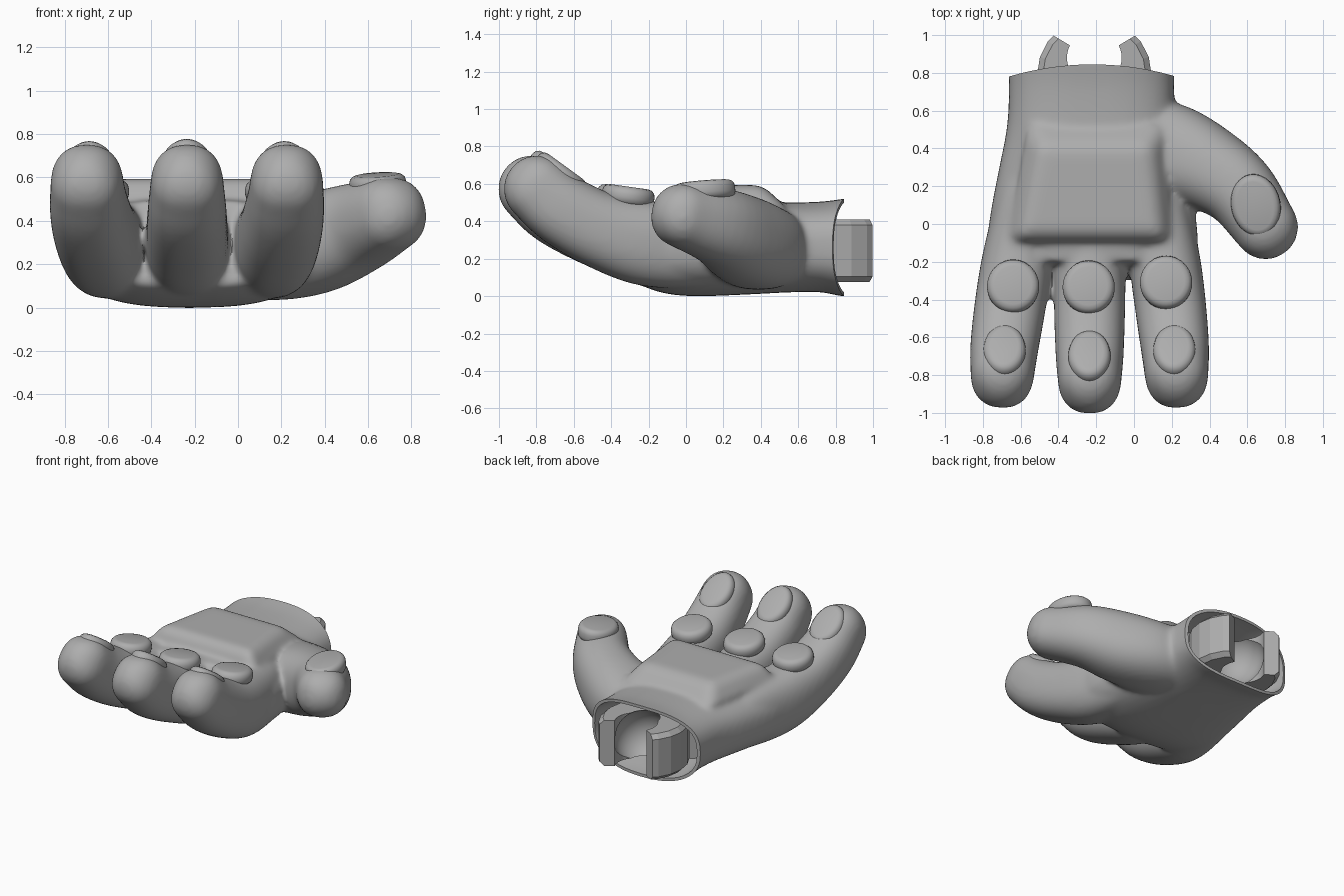
import bpy, bmesh
from math import cos, sin, pi, radians, sqrt
from mathutils import Vector, Matrix

old = bpy.data.objects.get("Cube")
if old:
    bpy.data.objects.remove(old)

grey = bpy.data.materials.new("mid_grey")
grey.use_nodes = True
grey.diffuse_color = (0.42, 0.42, 0.42, 1)
grey.node_tree.nodes["Principled BSDF"].inputs["Base Color"].default_value = grey.diffuse_color

WRIST = Vector((-0.21, 0.79, 0.243))


def finish(name, bm):
    bmesh.ops.recalc_face_normals(bm, faces=bm.faces)
    mesh = bpy.data.meshes.new(name)
    bm.to_mesh(mesh)
    bm.free()
    mesh.materials.append(grey)
    ob = bpy.data.objects.new(name, mesh)
    bpy.context.collection.objects.link(ob)
    return ob


def activate(ob):
    bpy.ops.object.select_all(action='DESELECT')
    ob.select_set(True)
    bpy.context.view_layer.objects.active = ob


def apply_modifier(ob, kind, **settings):
    mod = ob.modifiers.new(kind.lower(), kind)
    for key, value in settings.items():
        setattr(mod, key, value)
    activate(ob)
    bpy.ops.object.modifier_apply(modifier=mod.name)


def boolean(ob, cutter, operation='DIFFERENCE'):
    apply_modifier(ob, 'BOOLEAN', object=cutter, operation=operation, solver='EXACT')
    bpy.data.objects.remove(cutter)


def smooth(ob, angle):
    activate(ob)
    bpy.ops.object.shade_smooth_by_angle(angle=radians(angle))


def spline(stations, steps=5):
    """Smooth curve through (x, y, z, half width, half thickness) stations."""
    pts = [Vector(s) for s in stations]
    pts = [2 * pts[0] - pts[1]] + pts + [2 * pts[-1] - pts[-2]]
    out = []
    for a, b, c, d in zip(pts, pts[1:], pts[2:], pts[3:]):
        for i in range(steps):
            t = i / steps
            out.append(0.5 * (2 * b + (c - a) * t + (2 * a - 5 * b + 4 * c - d) * t**2
                              + (3 * b - a - 3 * c + d) * t**3))
    return out + [pts[-2]]


def loft(name, stations, power=2.3, rounded=False, sides=40):
    """Skin superellipse sections along a path, with an optional round tip."""
    path = spline(stations)
    if rounded:
        end = path[-1]
        way = (Vector(end[:3]) - Vector(path[-2][:3])).normalized()
        for i in range(1, 7):
            t = sin(i / 6 * pi / 2 * 0.97)
            shrink = sqrt(1 - t * t)
            centre = Vector(end[:3]) + way * t * end[4]
            path.append(Vector((*centre, end[3] * shrink, end[4] * shrink)))
    bm = bmesh.new()
    rings = []
    for i, p in enumerate(path):
        before, after = path[max(i - 1, 0)], path[min(i + 1, len(path) - 1)]
        tangent = (Vector(after[:3]) - Vector(before[:3])).normalized()
        side = tangent.cross(Vector((0, 0, 1))).normalized()
        up = side.cross(tangent)
        ring = []
        for k in range(sides):
            c, s = cos(2 * pi * k / sides), sin(2 * pi * k / sides)
            u = abs(c) ** (2 / power) * (1 if c > 0 else -1)
            v = abs(s) ** (2 / power) * (1 if s > 0 else -1)
            ring.append(bm.verts.new(Vector(p[:3]) + side * u * p[3] + up * v * p[4]))
        rings.append(ring)
    for a, b in zip(rings, rings[1:]):
        for k in range(sides):
            j = (k + 1) % sides
            bm.faces.new((a[k], a[j], b[j], b[k]))
    bm.faces.new(rings[0])
    bm.faces.new(rings[-1])
    return finish(name, bm)


def prism(name, low, high, z0, z1):
    bm = bmesh.new()
    a = [bm.verts.new((x, y, z0)) for x, y in low]
    b = [bm.verts.new((x, y, z1)) for x, y in high]
    for i in range(len(a)):
        j = (i + 1) % len(a)
        bm.faces.new((a[i], a[j], b[j], b[i]))
    bm.faces.new(a)
    bm.faces.new(b)
    return finish(name, bm)


def disc(name, centre, radii, depth, tilt=(0, 0, 0), bevel=0.0, segments=3, sides=40):
    """Elliptic cylinder with bevelled rims."""
    bm = bmesh.new()
    bmesh.ops.create_cone(bm, cap_ends=True, segments=sides, radius1=1, radius2=1, depth=1)
    bmesh.ops.scale(bm, vec=(*radii, depth), verts=bm.verts)
    if bevel:
        rims = [e for e in bm.edges if abs(e.verts[0].co.z - e.verts[1].co.z) < 1e-5]
        bmesh.ops.bevel(bm, geom=rims, offset=bevel, segments=segments, profile=0.5,
                        affect='EDGES')
    for axis, angle in zip('XYZ', tilt):
        bmesh.ops.rotate(bm, verts=bm.verts, matrix=Matrix.Rotation(radians(angle), 3, axis))
    bmesh.ops.translate(bm, vec=centre, verts=bm.verts)
    return finish(name, bm)


# Palm and wrist
hand = loft("hand", [
    (-0.225, 0.98, 0.26, 0.45, 0.27), (-0.225, 0.85, 0.26, 0.442, 0.262),
    (-0.225, 0.72, 0.263, 0.438, 0.242), (-0.225, 0.55, 0.26, 0.445, 0.24),
    (-0.22, 0.35, 0.255, 0.485, 0.245), (-0.218, 0.1, 0.252, 0.535, 0.252),
    (-0.218, -0.05, 0.257, 0.555, 0.25), (-0.22, -0.16, 0.275, 0.55, 0.235),
    (-0.22, -0.25, 0.3, 0.53, 0.205)], power=2.7)

# Raised palm plate
plate = prism("palm_plate", [(-0.7, -0.13), (0.23, -0.13), (0.18, 0.56), (-0.58, 0.56)],
              [(-0.6, -0.06), (0.14, -0.06), (0.08, 0.41), (-0.5, 0.41)], 0.45, 0.594)
apply_modifier(plate, 'BEVEL', width=0.05, segments=3)

# Curled fingers: base x, tip x, tip reach
fingers = [("right", -0.6, -0.697, 0.0), ("middle", -0.235, -0.235, -0.03), ("left", 0.15, 0.225, 0.0)]
parts = [plate]
for label, base, tip, reach in fingers:
    x = [base + (tip - base) * t for t in (-0.6, -0.2, 0.2, 0.6, 0.9, 1)]
    parts.append(loft(label + "_finger", [
        (x[0], 0.35, 0.26, 0.12, 0.17), (x[1], 0.1, 0.262, 0.155, 0.215),
        (x[2], -0.2, 0.28, 0.187, 0.228), (x[3], -0.45, 0.35, 0.188, 0.205),
        (x[4], -0.66 + reach, 0.46, 0.18, 0.192),
        (x[5], -0.795 + reach, 0.573, 0.168, 0.18)], power=2.4, rounded=True))

# Thumb
parts.append(loft("thumb", [
    (0.0, 0.43, 0.25, 0.25, 0.21), (0.2, 0.375, 0.265, 0.26, 0.23), (0.38, 0.3, 0.305, 0.23, 0.233),
    (0.555, 0.18, 0.37, 0.2, 0.208), (0.697, -0.015, 0.43, 0.172, 0.172)], rounded=True))

# Merge into one soft skin
activate(hand)
for part in parts:
    part.select_set(True)
bpy.ops.object.join()
apply_modifier(hand, 'REMESH', mode='VOXEL', voxel_size=0.014)
apply_modifier(hand, 'SMOOTH', factor=0.5, iterations=22)

# Curved wrist rim and hollow wrist
boolean(hand, disc("rim_cutter", (-0.22, -0.705, 0.3), (1.55, 1.55), 3, sides=160), 'INTERSECT')
boolean(hand, loft("hollow_cutter", [
    (-0.225, 0.58, 0.26, 0.37, 0.19), (-0.225, 0.7, 0.26, 0.405, 0.215),
    (-0.225, 0.85, 0.26, 0.42, 0.24), (-0.225, 1.1, 0.26, 0.43, 0.25)], power=2.7))
hand.data.materials.clear()
hand.data.materials.append(grey)
smooth(hand, 40)

# Ball socket with two clasp arms inside the wrist
socket = disc("wrist_socket", WRIST, (0.303, 0.303), 0.335, bevel=0.03, segments=1, sides=20)
bm = bmesh.new()
bmesh.ops.create_uvsphere(bm, u_segments=40, v_segments=20, radius=0.2)
bmesh.ops.translate(bm, vec=WRIST, verts=bm.verts)
boolean(socket, finish("ball_cutter", bm))
boolean(socket, disc("mouth_cutter", WRIST + Vector((0, 0.09, 0)), (0.145, 0.145), 1))
wedge = [(WRIST.x, 0.868), (WRIST.x + 0.6, 1.228), (WRIST.x - 0.6, 1.228)]
boolean(socket, prism("gap_cutter", wedge, wedge, -0.5, 1))
smooth(socket, 12)

# Finger pads
for (label, base, tip, reach), x, y in zip(fingers, (-0.64, -0.24, 0.17), (-0.33, -0.335, -0.31)):
    smooth(disc(label + "_knuckle_pad", (x, y, 0.535), (0.138, 0.142), 0.1, (-8, 0, 0), 0.04), 50)
    smooth(disc(label + "_tip_pad", (tip + (x - tip) * 0.2, -0.675 + reach, 0.648 + abs(reach) / 3),
                (0.112, 0.155), 0.11, (-36, 0, 0), 0.04), 50)

# Thumb pad
smooth(disc("thumb_pad", (0.645, 0.1, 0.563), (0.13, 0.165), 0.1, (4, -5, 12), 0.035), 50)
